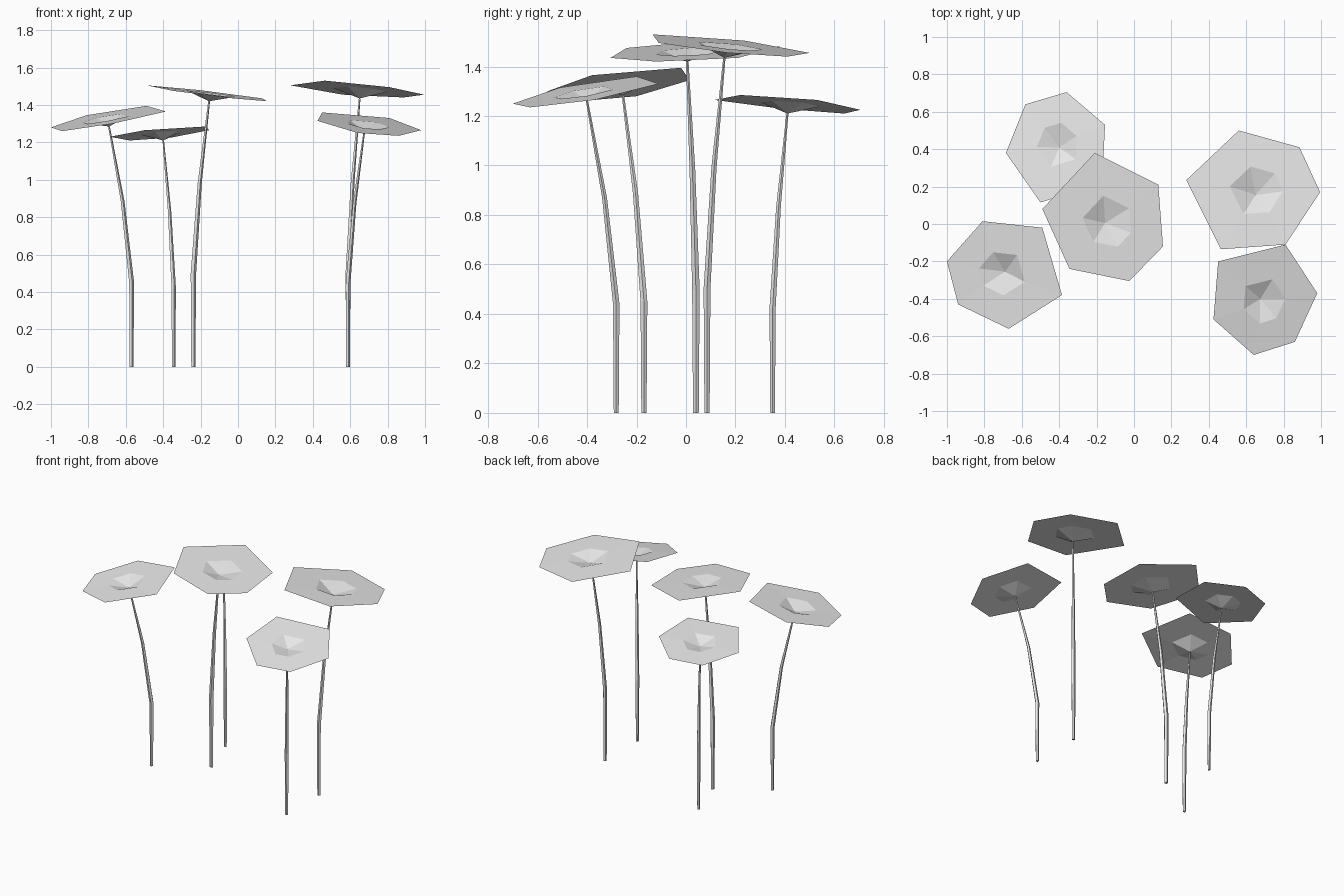
import bpy
import bmesh
from math import cos, sin, tau
from mathutils import Vector

old = bpy.data.objects.get("Cube")
if old:
    bpy.data.objects.remove(old, do_unlink=True)

# One plain grey for every part
grey = bpy.data.materials.new("pale_grey")
grey.use_nodes = True
colour = (0.8, 0.8, 0.8, 1)
grey.diffuse_color = colour
grey.node_tree.nodes["Principled BSDF"].inputs["Base Color"].default_value = colour


def finish(bm, name):
    mesh = bpy.data.meshes.new(name)
    bm.to_mesh(mesh)
    bm.free()
    mesh.materials.append(grey)
    obj = bpy.data.objects.new(name, mesh)
    bpy.context.collection.objects.link(obj)


def ring_faces(bm, a, b):
    n = len(a)
    for i in range(n):
        j = (i + 1) % n
        bm.faces.new((a[i], a[j], b[j], b[i]))


# Stem: upright at the foot, then leaning in two bends up to the leaf
def make_stem(name, foot, top, size):
    foot, top = Vector((*foot, 0)), Vector(top)
    stations = ((0, 0, 0.011), (0.35, 0, 0.0145), (0.69, 0.4, 0.011), (1, 1, 0.005))
    bm = bmesh.new()
    rings = []
    for rise, lean, radius in stations:
        p = foot.lerp(top, lean)
        p.z = top.z * rise
        rings.append([bm.verts.new(p + Vector((cos(tau * k / 5), sin(tau * k / 5), 0)) * radius * size)
                      for k in range(5)])
    for a, b in zip(rings, rings[1:]):
        ring_faces(bm, a, b)
    bm.faces.new(rings[0][::-1])
    bm.faces.new(rings[-1])
    finish(bm, name)


# Leaf: tilted thin six-sided sheet with a shallow dip where the stem joins
def make_leaf(name, rim, hub):
    rim = [Vector(p) for p in rim]
    middle = sum(rim, Vector()) / len(rim)
    bm = bmesh.new()
    outer = [bm.verts.new(p) for p in rim]
    inner = [bm.verts.new(middle.lerp(p, 0.4)) for p in rim]
    centre = bm.verts.new(hub)
    ring_faces(bm, outer, inner)
    for i in range(len(inner)):
        bm.faces.new((inner[i], inner[(i + 1) % len(inner)], centre))
    for f in bm.faces:
        f.normal_update()
        if f.normal.z < 0:
            f.normal_flip()
    finish(bm, name)


# Each plant: name, stem foot, stem top, stem thickness, leaf rim
plants = (
    ("back_right", (-0.345, 0.35), (-0.40, 0.41, 1.21), 0.9,
     ((-0.58, 0.64, 1.21), (-0.36, 0.705, 1.225), (-0.155, 0.53, 1.265),
      (-0.17, 0.22, 1.285), (-0.5, 0.115, 1.265), (-0.685, 0.38, 1.23))),
    ("middle", (-0.24, 0.04), (-0.155, 0.005, 1.42), 1.1,
     ((-0.21, 0.38, 1.48), (0.13, 0.21, 1.435), (0.155, -0.12, 1.42),
      (-0.025, -0.305, 1.435), (-0.345, -0.24, 1.475), (-0.49, 0.08, 1.505))),
    ("front_right", (-0.57, -0.17), (-0.69, -0.255, 1.285), 1.0,
     ((-0.81, 0.015, 1.345), (-0.49, -0.02, 1.395), (-0.385, -0.38, 1.365),
      (-0.67, -0.56, 1.3), (-0.94, -0.43, 1.26), (-1.0, -0.2, 1.28))),
    ("back_left", (0.587, 0.085), (0.65, 0.155, 1.435), 1.0,
     ((0.56, 0.5, 1.455), (0.885, 0.41, 1.44), (0.995, 0.17, 1.455),
      (0.81, -0.11, 1.495), (0.465, -0.135, 1.53), (0.28, 0.235, 1.505))),
    ("front_left", (0.587, -0.282), (0.675, -0.4, 1.26), 0.95,
     ((0.45, -0.2, 1.36), (0.81, -0.11, 1.33), (0.98, -0.37, 1.265),
      (0.86, -0.63, 1.235), (0.64, -0.7, 1.25), (0.425, -0.51, 1.315))),
)
for name, foot, top, size, rim in plants:
    make_stem(name + "_stem", foot, top, size)
    make_leaf(name + "_leaf", rim, top)
